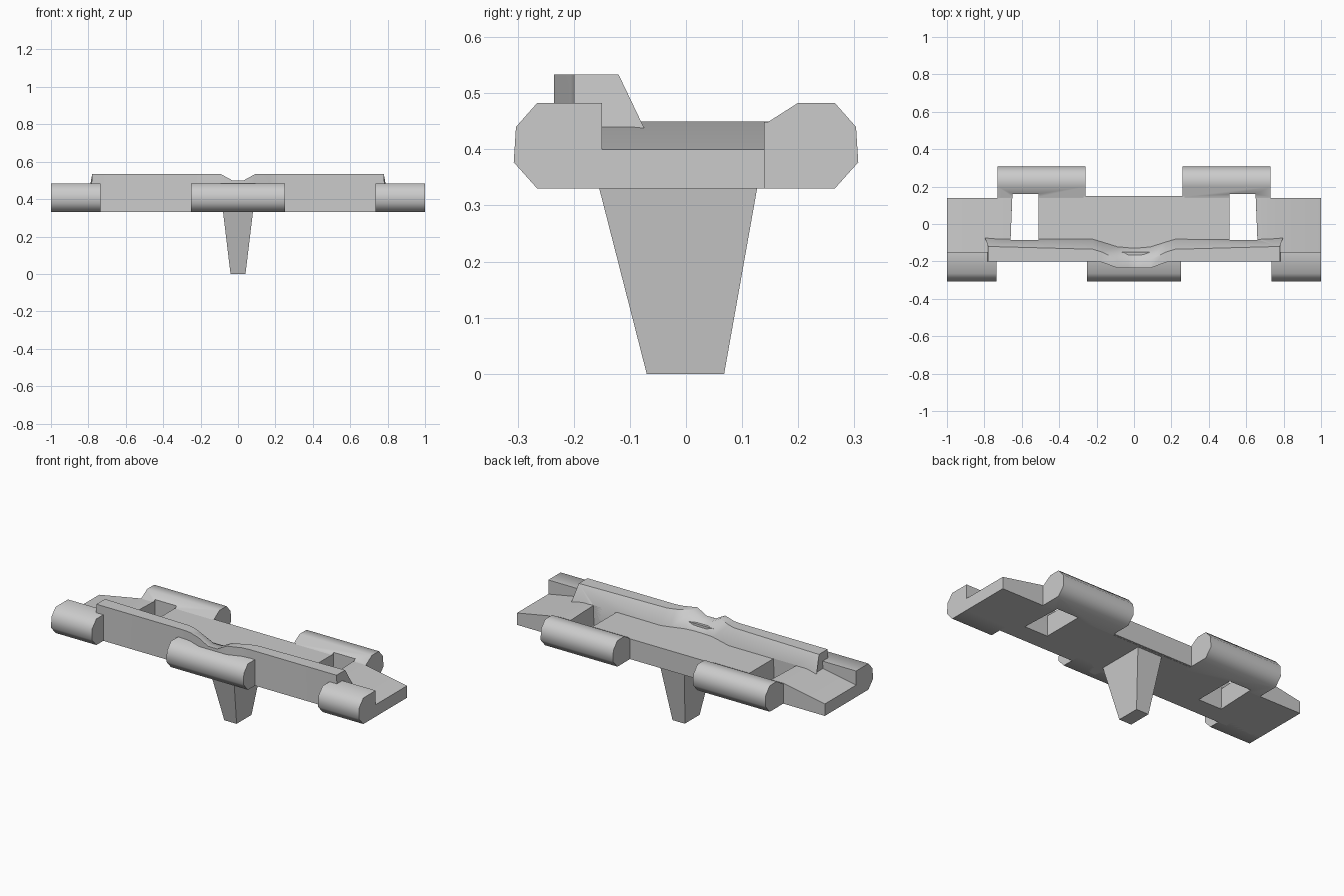
import bpy, bmesh, math

cube = bpy.data.objects.get("Cube")
if cube:
    bpy.data.objects.remove(cube, do_unlink=True)

steel = bpy.data.materials.new("light grey steel")
steel.use_nodes = True
GREY = (0.6, 0.6, 0.6, 1)
steel.diffuse_color = GREY
steel.node_tree.nodes["Principled BSDF"].inputs["Base Color"].default_value = GREY


def loft(name, rings):
    """Closed solid through a list of equal-length point rings."""
    bm = bmesh.new()
    loops = [[bm.verts.new(p) for p in ring] for ring in rings]
    n = len(loops[0])
    for a, b in zip(loops, loops[1:]):
        for i in range(n):
            j = (i + 1) % n
            bm.faces.new((a[i], a[j], b[j], b[i]))
    bm.faces.new(loops[0])
    bm.faces.new(loops[-1])
    bmesh.ops.recalc_face_normals(bm, faces=bm.faces)
    mesh = bpy.data.meshes.new(name)
    bm.to_mesh(mesh)
    bm.free()
    mesh.materials.append(steel)
    ob = bpy.data.objects.new(name, mesh)
    bpy.context.collection.objects.link(ob)
    return ob


def bar(name, profile, x0, x1):
    """Extrude a (y, z) profile along x."""
    return loft(name, [[(x, y, z) for y, z in profile] for x in (x0, x1)])


# Main plate, thinner towards both ends
plate_profile = [(-1, .33), (1, .33), (1, .40), (.73, .45), (-.73, .45), (-1, .40)]
plate = loft("link_plate", [[(x, y, z) for x, z in plate_profile] for y in (-.19, .14)])
rear_web = bar("rear_web", [(.1, .331), (.15, .331), (.15, .45), (.1, .45)], -.27, .27)

# Hinge knuckles
nose = [(.265, .483), (.303, .44), (.307, .377), (.265, .33)]
front_nose = [(-y, z) for y, z in nose]
rear_profile = [(.1, .33), (.1, .448), (.145, .448), (.20, .483)] + nose
front_profile = [(-.15, .33), (-.15, .483)] + front_nose
parts = [plate, rear_web, bar("front_knuckle_centre", front_profile, -.25, .25)]
rear = []
for side, s in (("left", 1), ("right", -1)):
    rear.append(bar("rear_knuckle_" + side, rear_profile, s * .26, s * .73))
    parts.append(bar("front_knuckle_" + side, front_profile, s * .735, s))
parts += rear

# Raised rail: x, front y, top z, back y, base y, base z
stations = [(.79, -.2, .533, -.12, -.065, .418),
            (.22, -.2, .533, -.135, -.08, .448),
            (.17, -.205, .533, -.15, -.095, .448),
            (.09, -.235, .533, -.19, -.12, .448),
            (.03, -.235, .50, -.185, -.125, .448)]


def rail_ring(s, x, front, top, back, base, low):
    flare = .01 if x > .7 else 0
    return [(s * x, front, .33), (s * (x - flare), front, top), (s * (x - flare), back, top),
            (s * (x + flare), base, low), (s * x, base, .33)]


rail = loft("grip_rail", [rail_ring(-1, *st) for st in stations]
            + [rail_ring(1, *st) for st in reversed(stations)])
parts.append(rail)

# Guide tooth below the plate
parts.append(loft("guide_tooth", [
    [(-w, f, z), (w, f, z), (w, b, z), (-w, b, z)]
    for w, f, b, z in ((.04, -.07, .068, 0), (.08, -.155, .127, .332))]))

# Sprocket holes
for s in (1, -1):
    cutter = loft("hole_cutter", [
        [(s * .51, front, z), (s * .66, front, z), (s * .65, .16, z), (s * .51, .16, z)]
        for z, front in ((.2, -.09), (.7, -.08))])
    cutter.hide_render = True
    for ob in [plate, rail] + rear:
        mod = ob.modifiers.new("hole", "BOOLEAN")
        mod.operation, mod.solver, mod.object = "DIFFERENCE", "EXACT", cutter
        bpy.context.view_layer.objects.active = ob
        bpy.ops.object.modifier_apply(modifier=mod.name)
    bpy.data.objects.remove(cutter, do_unlink=True)

# Smooth shading with crisp corners
bpy.ops.object.select_all(action="DESELECT")
for ob in parts:
    ob.select_set(True)
bpy.context.view_layer.objects.active = plate
bpy.ops.object.shade_smooth_by_angle(angle=math.radians(50))
